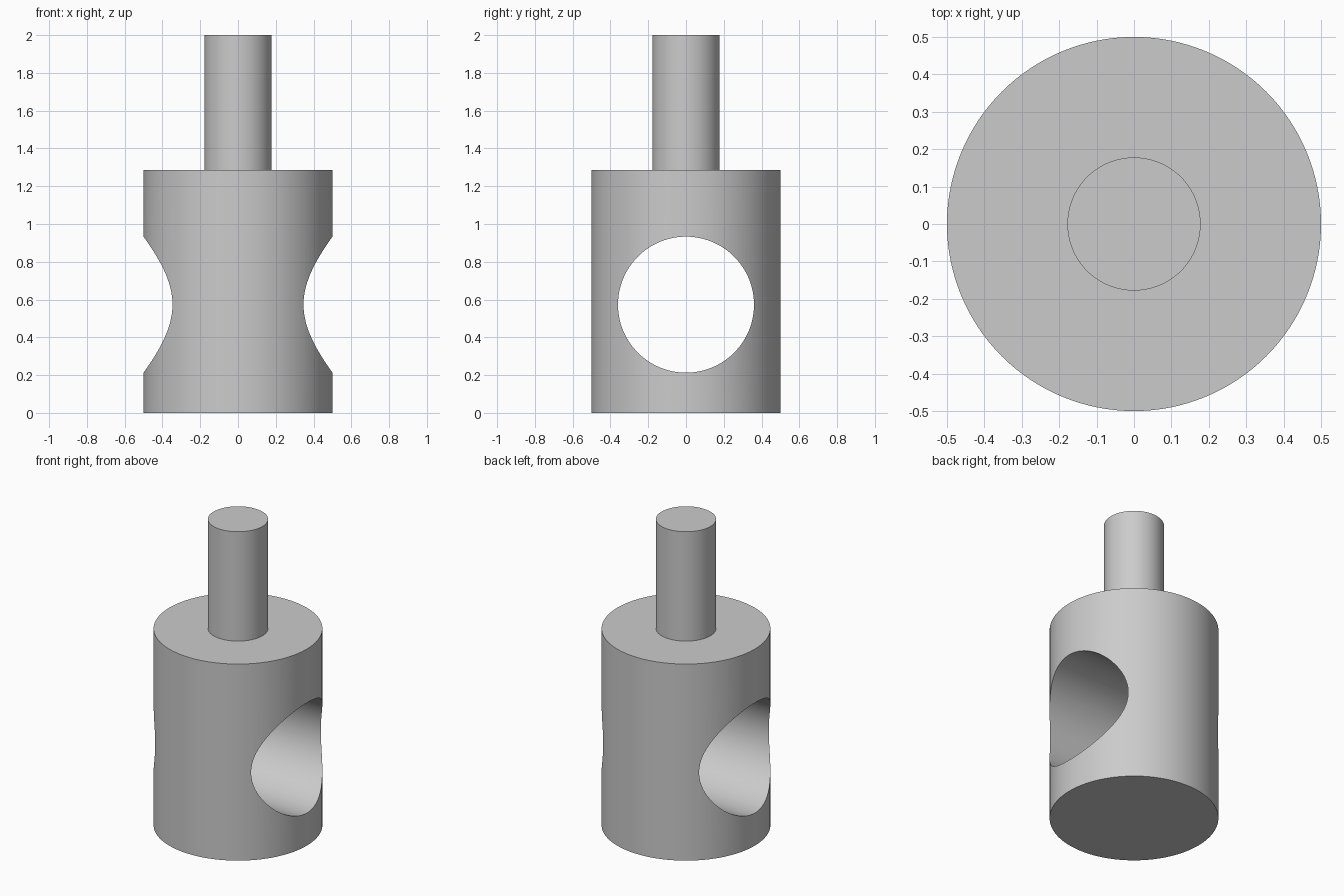
import bpy
import math

BODY_RADIUS, BODY_HEIGHT = 0.5, 1.285
STEM_RADIUS, TOTAL_HEIGHT = 0.178, 2.0
HOLE_RADIUS, HOLE_Z = 0.36, 0.573

default = bpy.data.objects.get("Cube")
if default:
    bpy.data.objects.remove(default, do_unlink=True)

# Single plain grey finish
grey = bpy.data.materials.new("grey_metal")
grey.use_nodes = True
colour = (0.6, 0.6, 0.6, 1.0)
grey.diffuse_color = colour
grey.node_tree.nodes["Principled BSDF"].inputs["Base Color"].default_value = colour


def cylinder(name, radius, length, centre_z, rotation=(0, 0, 0)):
    bpy.ops.mesh.primitive_cylinder_add(
        vertices=128, radius=radius, depth=length,
        location=(0, 0, centre_z), rotation=rotation)
    obj = bpy.context.object
    obj.name = obj.data.name = name
    obj.data.materials.append(grey)
    return obj


def smooth(obj):
    bpy.ops.object.select_all(action="DESELECT")
    obj.select_set(True)
    bpy.context.view_layer.objects.active = obj
    bpy.ops.object.shade_smooth_by_angle(angle=math.radians(30))


# Main body and the stem standing on it
body = cylinder("body", BODY_RADIUS, BODY_HEIGHT, BODY_HEIGHT / 2)
stem_length = TOTAL_HEIGHT - BODY_HEIGHT
stem = cylinder("stem", STEM_RADIUS, stem_length, BODY_HEIGHT + stem_length / 2)

# Cross hole running from side to side
cutter = cylinder("cross_hole_cutter", HOLE_RADIUS, BODY_RADIUS * 3, HOLE_Z,
                  (0, math.pi / 2, 0))
cut = body.modifiers.new("cross_hole", "BOOLEAN")
cut.operation = "DIFFERENCE"
cut.solver = "EXACT"
cut.object = cutter
bpy.context.view_layer.objects.active = body
bpy.ops.object.modifier_apply(modifier=cut.name)
bpy.data.objects.remove(cutter, do_unlink=True)

# Smooth curved walls, crisp rims
for part in (body, stem):
    smooth(part)
